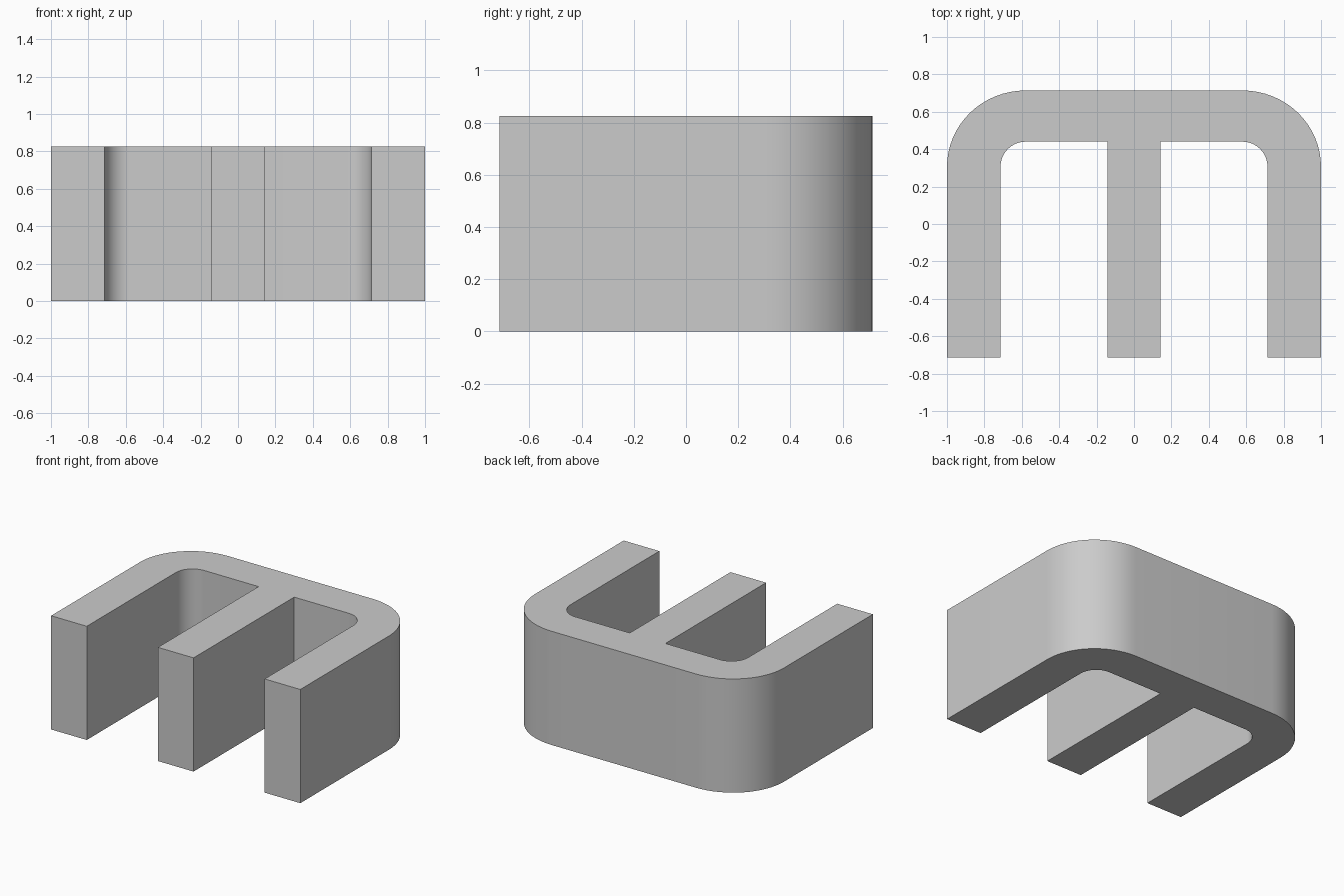
import bpy, bmesh, math

cube = bpy.data.objects.get("Cube")
if cube:
    bpy.data.objects.remove(cube)

HEIGHT = 0.825
FRONT, BACK = -0.714, 0.714
WALL_IN, BACK_IN = 0.714, 0.44      # inner faces of side and back walls
RIB = 0.143                         # half width of the middle rib
CX, CY = 0.58, 0.305                # shared centre of the corner curves

grey = bpy.data.materials.new("plain grey")
grey.use_nodes = True
grey.diffuse_color = (0.6, 0.6, 0.6, 1)
grey.node_tree.nodes["Principled BSDF"].inputs["Base Color"].default_value = (0.6, 0.6, 0.6, 1)


def corner(rx, ry, steps=16):
    """Quarter curve from the side wall round to the back wall."""
    angles = [math.pi / 2 * i / steps for i in range(steps + 1)]
    return [(CX + rx * math.cos(a), CY + ry * math.sin(a)) for a in angles]


# Right half of the three-pronged outline, from the rib to the back wall
half = [(RIB, FRONT), (RIB, BACK_IN)]
half += reversed(corner(WALL_IN - CX, BACK_IN - CY))
half += [(WALL_IN, FRONT), (1, FRONT)]
half += corner(1 - CX, BACK - CY)
outline = half + [(-x, y) for x, y in reversed(half)]

# Extrude the outline upwards
bm = bmesh.new()
base = bm.faces.new([bm.verts.new((x, y, 0)) for x, y in outline])
top = bmesh.ops.extrude_face_region(bm, geom=[base], use_keep_orig=True)["geom"]
bmesh.ops.translate(bm, vec=(0, 0, HEIGHT),
                    verts=[v for v in top if isinstance(v, bmesh.types.BMVert)])
bmesh.ops.recalc_face_normals(bm, faces=bm.faces)

mesh = bpy.data.meshes.new("three_prong_bracket")
bm.to_mesh(mesh)
bm.free()
mesh.materials.append(grey)
bracket = bpy.data.objects.new("three_prong_bracket", mesh)
bpy.context.collection.objects.link(bracket)

# Smooth the curved corners, keep the square edges sharp
bpy.ops.object.select_all(action='DESELECT')
bracket.select_set(True)
bpy.context.view_layer.objects.active = bracket
bpy.ops.object.shade_smooth_by_angle(angle=math.radians(30))
